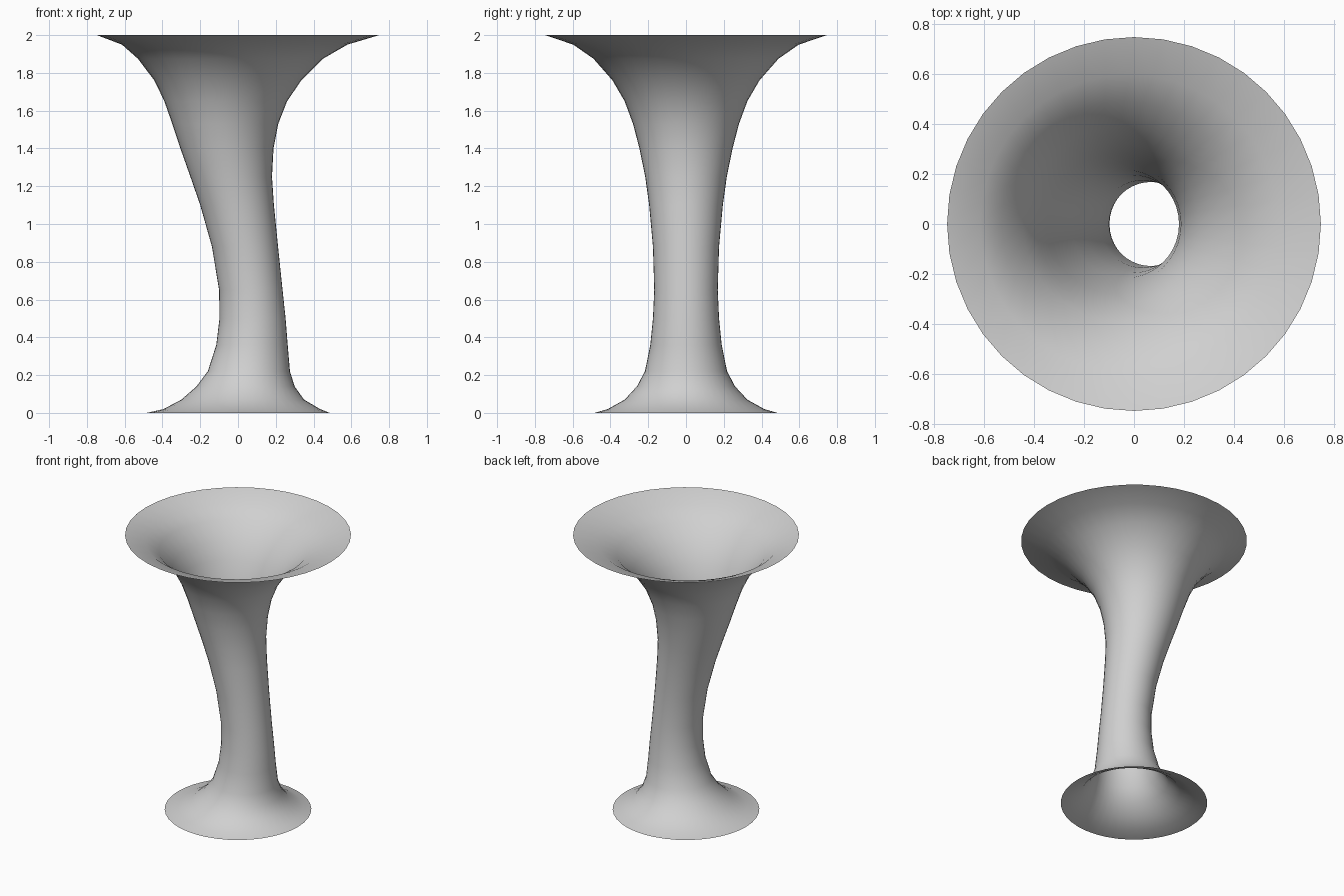
import bpy, bmesh, math

cube = bpy.data.objects.get("Cube")
if cube:
    bpy.data.objects.remove(cube, do_unlink=True)

SIDES = 40

# Leaning trumpet profile: (height, left edge x, right edge x)
PROFILE = [
    (0, -.485, .485), (.02, -.395, .435), (.07, -.3, .35), (.14, -.22, .3),
    (.22, -.16, .275), (.36, -.115, .263), (.5, -.098, .252), (.65, -.1, .236),
    (.88, -.138, .212), (1.1, -.2, .19), (1.25, -.252, .18), (1.4, -.305, .188),
    (1.53, -.348, .213), (1.65, -.39, .26), (1.76, -.443, .335),
    (1.875, -.53, .45), (1.95, -.615, .58), (2, -.747, .747),
]

grey = bpy.data.materials.new("light grey")
grey.use_nodes = True
colour = (.63, .63, .63, 1)
grey.diffuse_color = colour
grey.node_tree.nodes["Principled BSDF"].inputs["Base Color"].default_value = colour

# Open, thin tube lofted through horizontal rings
bm = bmesh.new()
rings = []
for z, left, right in PROFILE:
    centre, radius = (left + right) / 2, (right - left) / 2
    ring = []
    for i in range(SIDES):
        a = math.tau * i / SIDES
        ring.append(bm.verts.new((centre + radius * math.cos(a), radius * math.sin(a), z)))
    rings.append(ring)
for low, high in zip(rings, rings[1:]):
    for i in range(SIDES):
        j = (i + 1) % SIDES
        face = bm.faces.new((low[i], low[j], high[j], high[i]))
        face.smooth = True

mesh = bpy.data.meshes.new("flared_tube")
bm.to_mesh(mesh)
bm.free()
mesh.materials.append(grey)
tube = bpy.data.objects.new("flared_tube", mesh)
bpy.context.collection.objects.link(tube)
